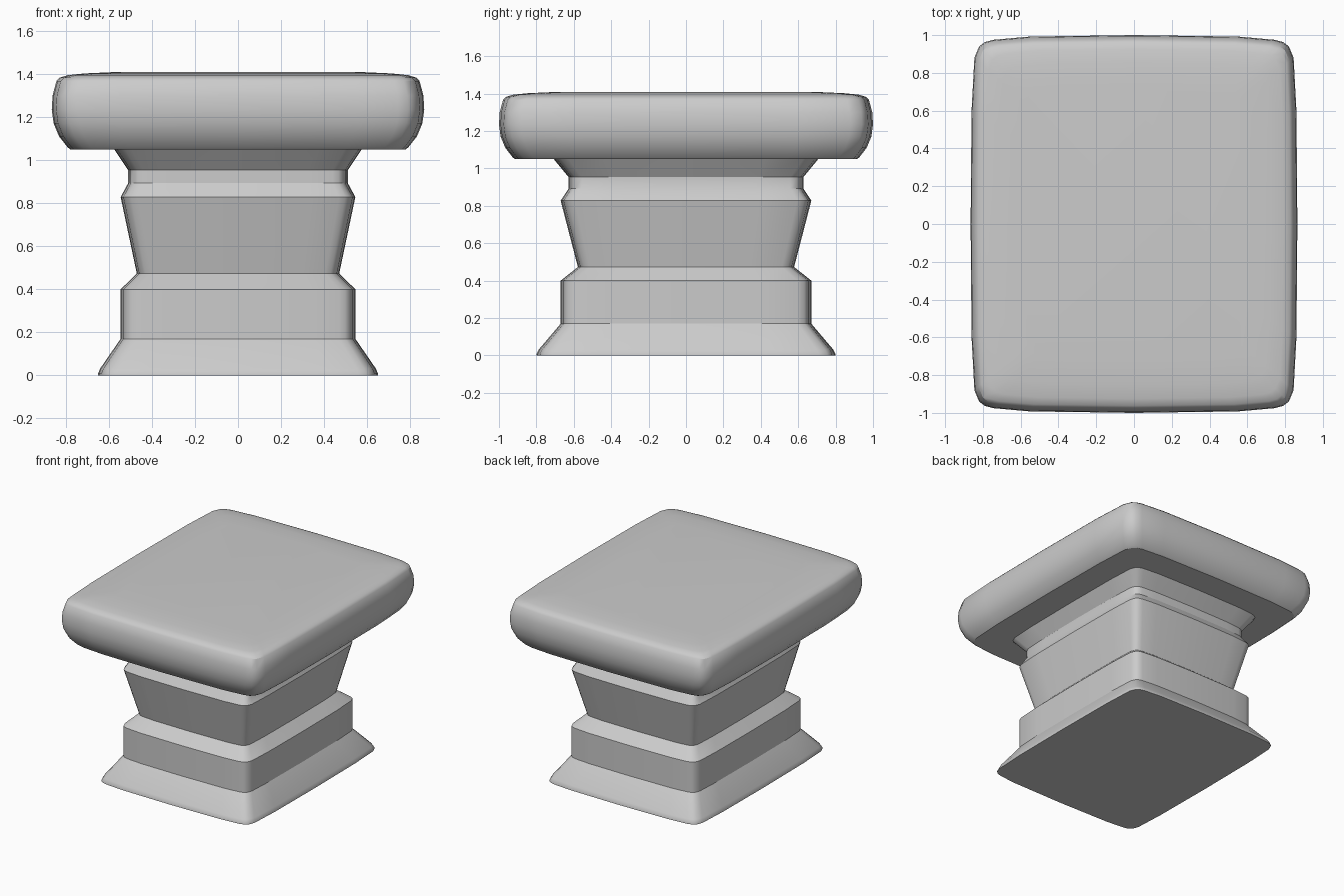
import bpy, bmesh, math

if "Cube" in bpy.data.objects:
    bpy.data.objects.remove(bpy.data.objects["Cube"])


def outline(hx, hy):
    """Slightly bulged rectangle with rounded corners, counter-clockwise."""
    k = hx / 0.865
    q = [(hx, 0), (hx - .005 * k, .6 * hy), (hx - .02 * k, hy - .12 * k),
         (hx - .045 * k, hy - .06 * k), (hx - .075 * k, hy - .037 * k),
         (hx - .12 * k, hy - .025 * k), (.64 * hx, hy - .008 * k), (0, hy)]
    half = q + [(-x, y) for x, y in reversed(q[:-1])]
    return half + [(-x, -y) for x, y in half[1:-1]]


def loft(name, rings, cap_bottom, cap_top):
    bm = bmesh.new()
    loops = [[bm.verts.new((x, y, z)) for x, y in outline(hx, hy)]
             for hx, hy, z in rings]
    for a, b in zip(loops, loops[1:]):
        n = len(a)
        for i in range(n):
            j = (i + 1) % n
            bm.faces.new((a[i], a[j], b[j], b[i]))
    if cap_bottom:
        bm.faces.new(loops[0][::-1])
    if cap_top:
        bm.faces.new(loops[-1])
    me = bpy.data.meshes.new(name)
    bm.to_mesh(me)
    bm.free()
    ob = bpy.data.objects.new(name, me)
    bpy.context.collection.objects.link(ob)
    bpy.ops.object.select_all(action='DESELECT')
    ob.select_set(True)
    bpy.context.view_layer.objects.active = ob
    bpy.ops.object.shade_smooth_by_angle(angle=math.radians(32))
    return ob


# Moulded pedestal: flared foot, plinth, waist, collar
pedestal = [(.65, 0), (.65, .008), (.64, .032), (.545, .17), (.545, .40),
            (.47, .473), (.545, .828), (.51, .893), (.51, .953), (.575, 1.05)]
loft("pedestal", [(h, h * 1.23, z) for h, z in pedestal], True, False)

# Cushion-edged slab on top, open underneath where the pedestal joins
slab = [(.085, 1.05), (.073, 1.06), (.034, 1.11), (.009, 1.17), (0, 1.235),
        (.004, 1.30), (.022, 1.367), (.038, 1.383), (.075, 1.394),
        (.15, 1.402), (.28, 1.408)]
loft("top_slab", [(.575, .707, 1.05)] + [(.865 - i, 1 - i, z) for i, z in slab],
     False, True)
